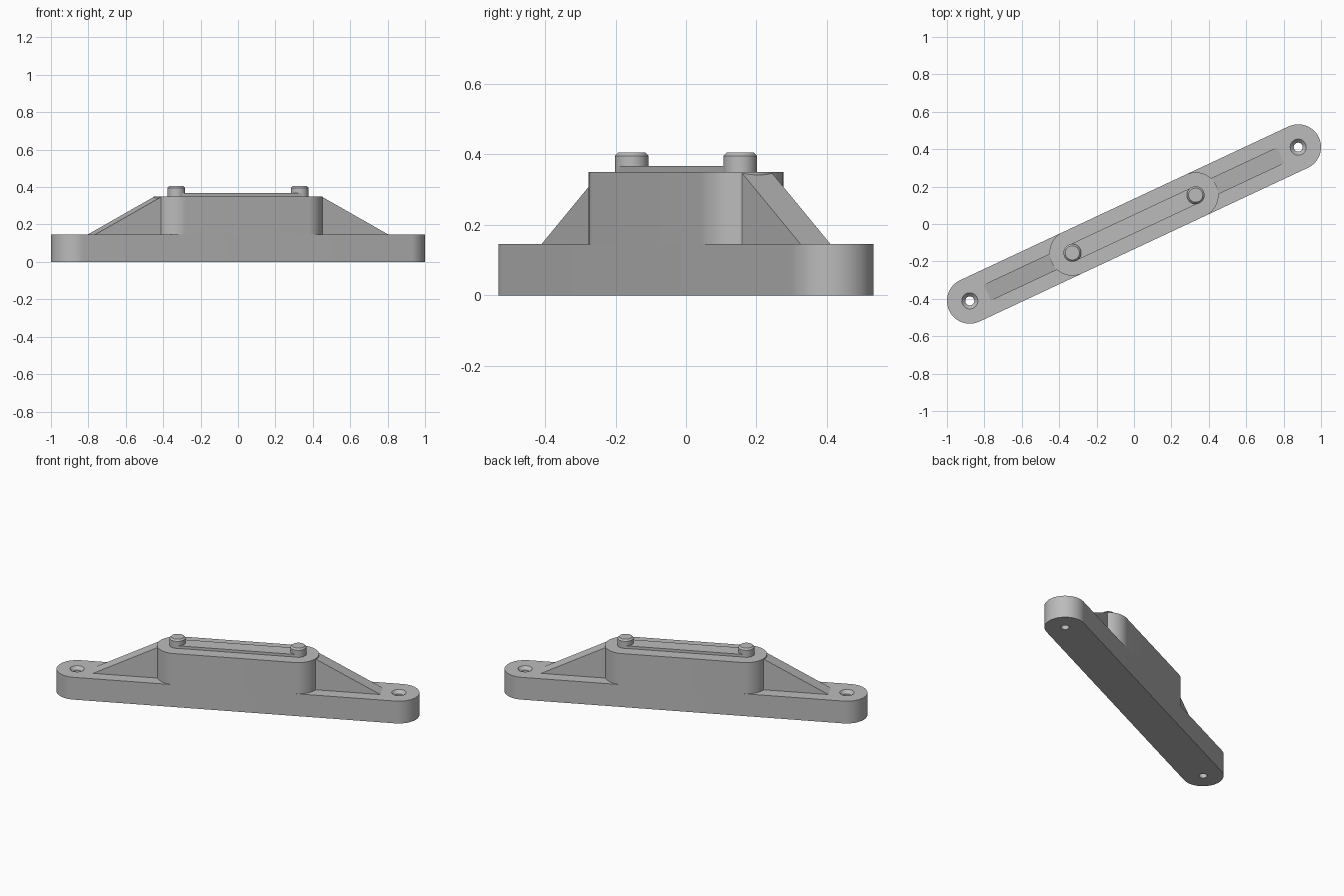
import bpy, bmesh, math

if "Cube" in bpy.data.objects:
    bpy.data.objects.remove(bpy.data.objects["Cube"])

ANGLE = math.atan2(0.411, 0.878)      # the bar lies diagonally across the grid
HOLE_S = math.hypot(0.878, 0.411)     # screw hole distance from the middle
PIN_S = 0.364                         # pin distance from the middle
R = 0.122                             # half width of the bar
BASE_Z, BLOCK_Z = 0.146, 0.35

grey = bpy.data.materials.new("grey plastic")
grey.diffuse_color = (0.5, 0.5, 0.5, 1)
grey.use_nodes = True
grey.node_tree.nodes["Principled BSDF"].inputs["Base Color"].default_value = grey.diffuse_color


def finish(name, bm):
    """Turn a bmesh into a rotated, shaded object."""
    bmesh.ops.recalc_face_normals(bm, faces=bm.faces)
    mesh = bpy.data.meshes.new(name)
    bm.to_mesh(mesh)
    bm.free()
    ob = bpy.data.objects.new(name, mesh)
    bpy.context.collection.objects.link(ob)
    mesh.materials.append(grey)
    ob.rotation_euler.z = ANGLE
    shade(ob)
    return ob


def shade(ob):
    bpy.ops.object.select_all(action='DESELECT')
    ob.select_set(True)
    bpy.context.view_layer.objects.active = ob
    bpy.ops.object.shade_smooth_by_angle(angle=math.radians(25))


def loft(name, rings):
    """Skin closed rings of points and cap both ends."""
    bm = bmesh.new()
    loops = [[bm.verts.new(p) for p in ring] for ring in rings]
    n = len(loops[0])
    for a, b in zip(loops, loops[1:]):
        for i in range(n):
            j = (i + 1) % n
            bm.faces.new((a[i], a[j], b[j], b[i]))
    bm.faces.new(loops[0][::-1])
    bm.faces.new(loops[-1])
    return finish(name, bm)


def slot(half, r, z, n=32):
    """Round-ended outline along x."""
    pts = []
    for side in (1, -1):
        for i in range(n + 1):
            a = -math.pi / 2 + math.pi * i / n
            pts.append((side * (half + r * math.cos(a)), side * r * math.sin(a), z))
    return pts


def circle(cx, r, z, n=48):
    return [(cx + r * math.cos(2 * math.pi * i / n),
             r * math.sin(2 * math.pi * i / n), z) for i in range(n)]


# Base bar, with countersunk screw holes
base = loft("base_bar", [slot(HOLE_S, R, 0), slot(HOLE_S, R, BASE_Z)])
for side in (1, -1):
    c = side * HOLE_S
    cutter = loft("hole_cutter", [circle(c, 0.024, -0.05), circle(c, 0.024, BASE_Z - 0.02),
                                  circle(c, 0.043, BASE_Z), circle(c, 0.043, BASE_Z + 0.05)])
    cutter.hide_render = True
    mod = base.modifiers.new("hole", 'BOOLEAN')
    mod.operation, mod.solver, mod.object = 'DIFFERENCE', 'EXACT', cutter
    bpy.context.view_layer.objects.active = base
    bpy.ops.object.modifier_apply(modifier=mod.name)
    bpy.data.objects.remove(cutter)
shade(base)

# Raised block and the thin strip along its top
loft("raised_block", [slot(PIN_S, R, BASE_Z), slot(PIN_S, R, BLOCK_Z)])
loft("top_strip", [slot(PIN_S, 0.046, BLOCK_Z), slot(PIN_S, 0.046, 0.367)])

for side, label in ((1, "right"), (-1, "left")):
    # Sloping rib from block top down to the base
    profile = [(0.45, BASE_Z), (0.866, BASE_Z), (0.47, BLOCK_Z), (0.45, BLOCK_Z - 0.001)]
    loft(label + "_rib", [[(side * s, t, z) for s, z in profile] for t in (-0.047, 0.047)])
    # Chamfered pin
    c = side * PIN_S
    loft(label + "_pin", [circle(c, 0.0475, BLOCK_Z), circle(c, 0.0475, 0.396),
                          circle(c, 0.038, 0.406)])
